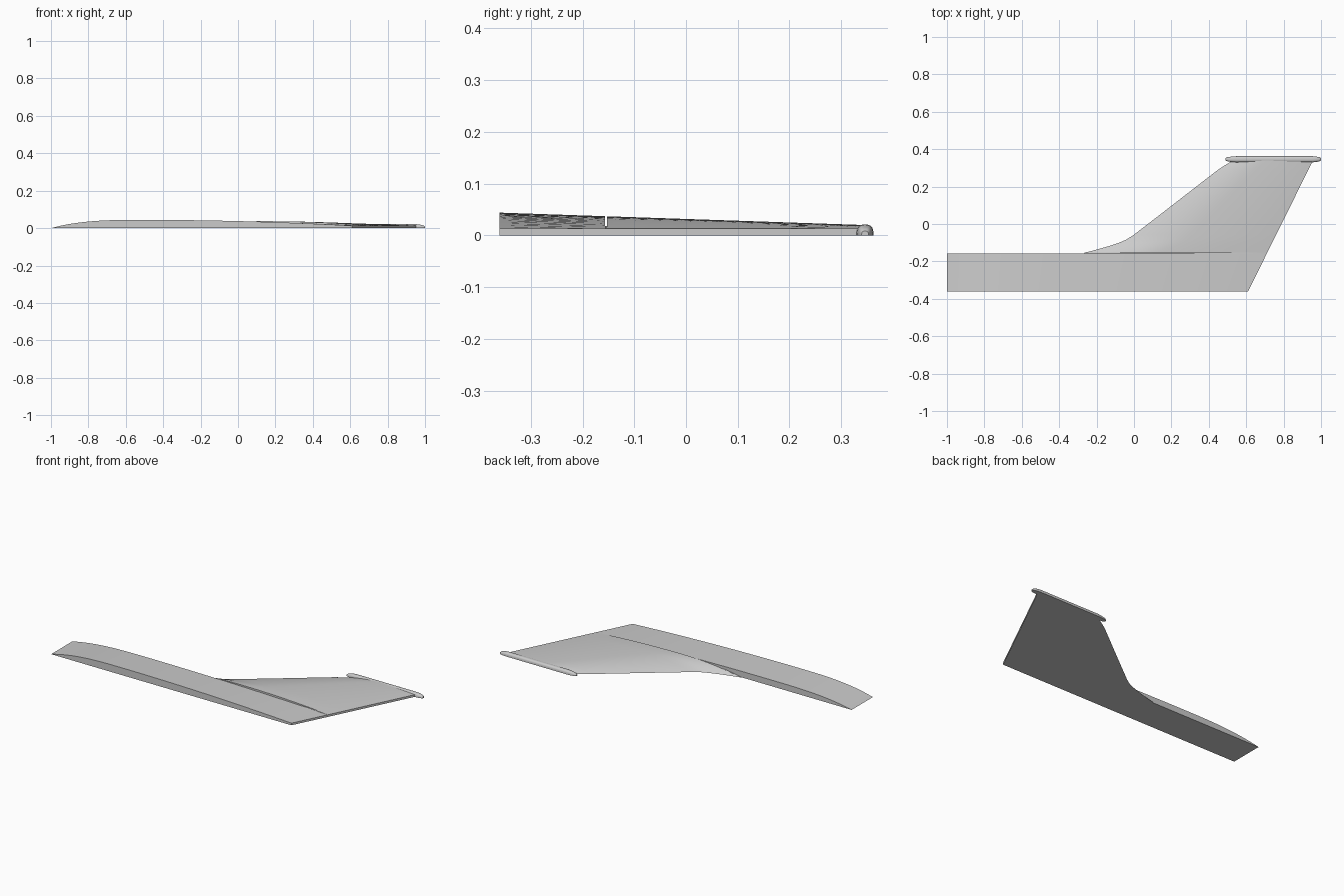
import bpy, bmesh, math

cube = bpy.data.objects.get("Cube")
if cube:
    bpy.data.objects.remove(cube)

grey = bpy.data.materials.new("light grey")
grey.use_nodes = True
colour = (0.6, 0.6, 0.6, 1)
grey.diffuse_color = colour
grey.node_tree.nodes["Principled BSDF"].inputs["Base Color"].default_value = colour


def loft(name, sections):
    """Skin equal-length closed loops and cap both ends."""
    bm = bmesh.new()
    rings = [[bm.verts.new(p) for p in s] for s in sections]
    n = len(rings[0])
    for a, b in zip(rings, rings[1:]):
        for i in range(n):
            j = (i + 1) % n
            bm.faces.new((a[i], a[j], b[j], b[i]))
    bm.faces.new(rings[0])
    bm.faces.new(rings[-1])
    bmesh.ops.recalc_face_normals(bm, faces=bm.faces)
    mesh = bpy.data.meshes.new(name)
    bm.to_mesh(mesh)
    bm.free()
    mesh.materials.append(grey)
    ob = bpy.data.objects.new(name, mesh)
    bpy.context.collection.objects.link(ob)
    bpy.ops.object.select_all(action='DESELECT')
    ob.select_set(True)
    bpy.context.view_layer.objects.active = ob
    bpy.ops.object.shade_smooth_by_angle(angle=math.radians(30))


ROOT, TIP, EDGE = -0.36, 0.34, 0.013
STEPS = 32


def trailing(y):
    return 0.61 + (y - ROOT) * 0.496


def height(y):
    return 0.044 - (y - ROOT) * 0.034


def airfoil(y, lead, peak, power, limit=1):
    """Flat-bottomed section with a sharp nose and a blunt trailing edge."""
    top = height(y)
    tail = trailing(y)
    pts = []
    for i in range(STEPS + 1):
        t = (i / STEPS) ** 1.4
        if t < peak:
            z = top * (1 - (1 - t / peak) ** power)
        else:
            z = top - (top - EDGE) * ((t - peak) / (1 - peak)) ** 2
        pts.append((lead + (tail - lead) * t, y, min(z, limit)))
    return pts + [(tail, y, 0)]


# long root strake
loft("root_strake", [airfoil(y, -1, 0.3, 3) for y in (ROOT, -0.157)])

# floor of the narrow slot between strake and wing
loft("slot_floor", [airfoil(y, -0.265, 0.4, 2, 0.018) for y in (-0.157, -0.153)])

# swept wing with a curved fillet at its inner leading edge
leading = [(-0.26, -0.153), (-0.2, -0.137), (-0.14, -0.12), (-0.08, -0.1),
           (-0.04, -0.083), (0, -0.057), (0.2, 0.097), (0.44, 0.283),
           (0.48, 0.31), (0.53, TIP)]
loft("swept_wing", [airfoil(y, x, 0.4, 2) for x, y in leading])


# rounded rail along the wing tip
def rail_section(x, s):
    ring = []
    for i in range(17):
        a = math.pi * i / 16
        c, k = math.cos(a), math.sin(a)
        ring.append((x, 0.346 + 0.0165 * s * math.copysign(abs(c) ** 0.7, c),
                     0.021 * s * k ** 0.7))
    return ring


stations = [(0.49, 0.4), (0.496, 0.6), (0.51, 0.78), (0.53, 0.92), (0.55, 1),
            (0.95, 1), (0.97, 0.92), (0.985, 0.75), (0.995, 0.6), (1, 0.4)]
loft("tip_rail", [rail_section(x, s) for x, s in stations])
